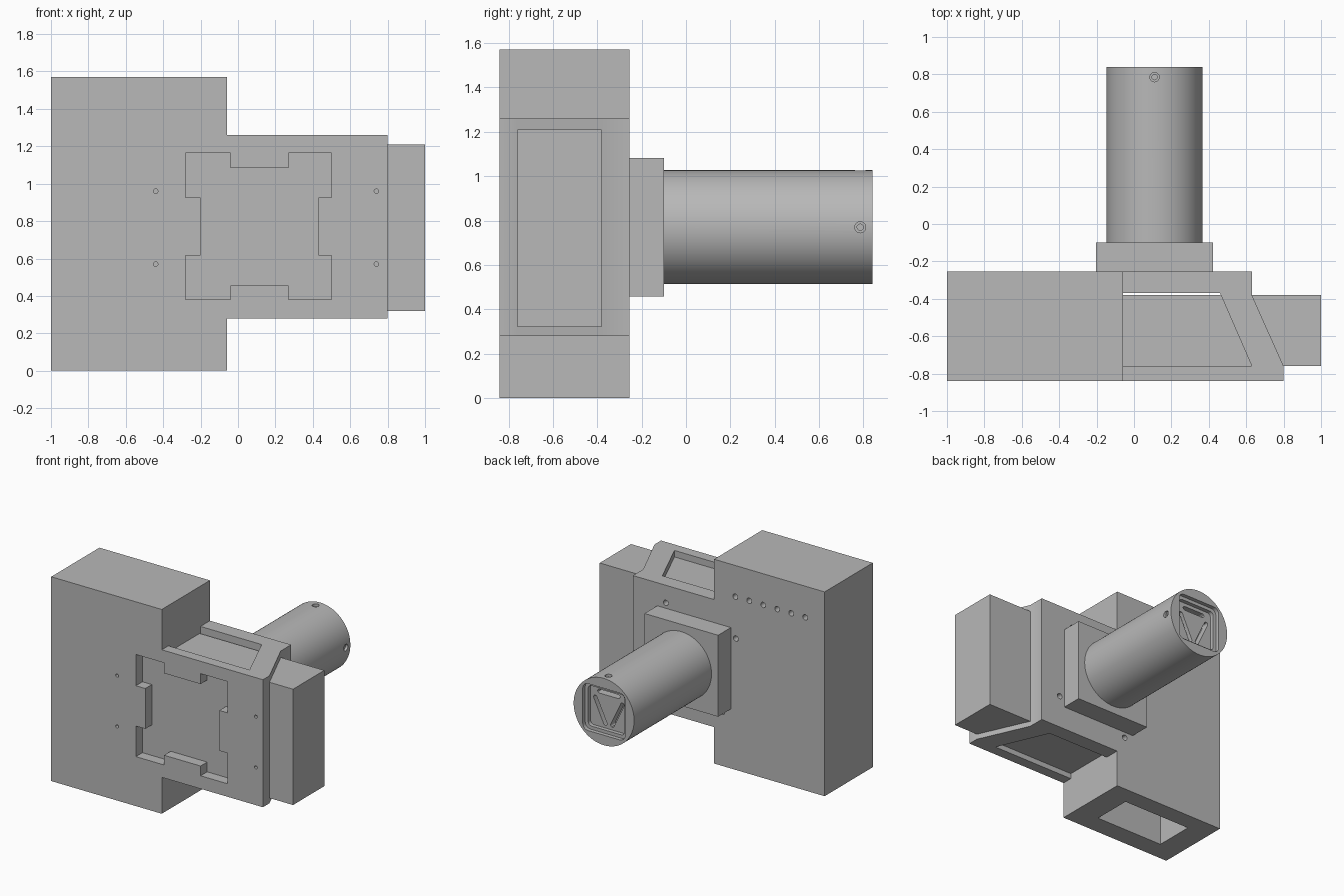
import bpy, bmesh, math
from mathutils import Vector

if "Cube" in bpy.data.objects:
    bpy.data.objects.remove(bpy.data.objects["Cube"], do_unlink=True)

grey = bpy.data.materials.new("plain grey")
grey.use_nodes = True
colour = (0.48, 0.48, 0.48, 1)
grey.diffuse_color = colour
grey.node_tree.nodes["Principled BSDF"].inputs["Base Color"].default_value = colour

PLACE = {
    "x": lambda a, b, d: (d, a, b),
    "y": lambda a, b, d: (a, d, b),
    "z": lambda a, b, d: (a, b, d),
}


def prism(name, outline, axis, lo, hi):
    """Extrude a 2D outline along an axis between two depths."""
    bm = bmesh.new()
    ends = [[bm.verts.new(PLACE[axis](a, b, d)) for a, b in outline] for d in (lo, hi)]
    bm.faces.new(ends[0])
    bm.faces.new(ends[1])
    n = len(outline)
    for i in range(n):
        j = (i + 1) % n
        bm.faces.new((ends[0][i], ends[0][j], ends[1][j], ends[1][i]))
    bmesh.ops.recalc_face_normals(bm, faces=bm.faces)
    mesh = bpy.data.meshes.new(name)
    bm.to_mesh(mesh)
    bm.free()
    mesh.materials.append(grey)
    obj = bpy.data.objects.new(name, mesh)
    bpy.context.collection.objects.link(obj)
    return obj


def rect(a0, a1, b0, b1):
    return [(a0, b0), (a1, b0), (a1, b1), (a0, b1)]


def circle(a, b, r, n=20):
    return [(a + r * math.cos(math.tau * i / n), b + r * math.sin(math.tau * i / n))
            for i in range(n)]


def rounded_square(a, b, half, r, steps=6):
    pts = []
    for q, (sa, sb) in enumerate([(1, 1), (-1, 1), (-1, -1), (1, -1)]):
        for i in range(steps + 1):
            t = math.pi / 2 * (q + i / steps)
            pts.append((a + sa * (half - r) + r * math.cos(t),
                        b + sb * (half - r) + r * math.sin(t)))
    return pts


def capsule(p, q, r, steps=6):
    p, q = Vector(p), Vector(q)
    heading = math.atan2(q.y - p.y, q.x - p.x)
    pts = []
    for end, start in ((q, heading - math.pi / 2), (p, heading + math.pi / 2)):
        for i in range(steps + 1):
            t = start + math.pi * i / steps
            pts.append((end.x + r * math.cos(t), end.y + r * math.sin(t)))
    return pts


def combine(target, tool, operation="DIFFERENCE"):
    """Apply a boolean and discard the tool object."""
    tool.hide_render = True
    mod = target.modifiers.new("boolean", "BOOLEAN")
    mod.operation = operation
    mod.solver = "EXACT"
    mod.object = tool
    bpy.context.view_layer.objects.active = target
    bpy.ops.object.modifier_apply(modifier=mod.name)
    bpy.data.objects.remove(tool, do_unlink=True)


def cut(target, outline, axis, lo, hi):
    combine(target, prism("cutter", outline, axis, lo, hi))


FRONT, BACK = -0.84, -0.255
SPLIT = -0.06
CX, CZ = 0.11, 0.77

# Housing: tall block joined to the slanted side body
housing = prism("housing", rect(-1, SPLIT, 0, 1.57), "z", FRONT, BACK)
housing.data.clear_geometry()
bpy.data.objects.remove(housing, do_unlink=True)
housing = prism("housing", rect(-1, SPLIT, FRONT, BACK), "z", 0, 1.57)
side = [(-0.3, FRONT), (0.8, FRONT), (0.8, -0.76), (0.63, -0.38), (0.63, BACK), (-0.3, BACK)]
combine(housing, prism("side_body", side, "z", 0.28, 1.26), "UNION")

# Through cavity that holds the cartridge
cavity = [(SPLIT, -0.76), (0.63, -0.76), (0.46, -0.37), (SPLIT, -0.37)]
cut(housing, cavity, "z", 0.2, 1.35)

# Front window with a tab on each side
window = [(-0.28, 0.38), (-0.04, 0.38), (-0.04, 0.455), (0.27, 0.455), (0.27, 0.38),
          (0.5, 0.38), (0.5, 0.615), (0.43, 0.615), (0.43, 0.925), (0.5, 0.925),
          (0.5, 1.165), (0.27, 1.165), (0.27, 1.085), (-0.04, 1.085), (-0.04, 1.165),
          (-0.28, 1.165), (-0.28, 0.925), (-0.2, 0.925), (-0.2, 0.615), (-0.28, 0.615)]
cut(housing, window, "y", FRONT - 0.1, -0.76)

# Deep opening under the tall block
cut(housing, rect(-0.82, -0.25, -0.69, -0.39), "z", -0.1, 1.45)

# Front screw holes
for x in (-0.44, 0.74):
    for z in (0.57, 0.96):
        cut(housing, circle(x, z, 0.012), "y", FRONT - 0.1, FRONT + 0.06)

# Row of six holes on the back
for i in range(6):
    cut(housing, circle(-0.24 - 0.119 * i, 1.33, 0.021), "y", BACK - 0.08, BACK + 0.1)

# Four mounting holes around the flange
for dx, dz in ((0.24, 0.355), (-0.355, 0.24), (-0.24, -0.355), (0.355, -0.24)):
    cut(housing, circle(CX + dx, CZ + dz, 0.021), "y", BACK - 0.08, BACK + 0.1)

# Cartridge sliding in from the side
prism("cartridge", rect(SPLIT, 1.0, -0.76, -0.38), "z", 0.32, 1.21)

# Square flange
prism("flange", rect(CX - 0.313, CX + 0.313, CZ - 0.313, CZ + 0.313), "y", BACK, -0.1)

# Round tube with a stepped square recess in its end
TIP = 0.84
tube = prism("tube", circle(CX, CZ, 0.257, 96), "y", -0.1, TIP)
cut(tube, rounded_square(CX, CZ, 0.18, 0.045), "y", TIP - 0.03, TIP + 0.1)
cut(tube, rounded_square(CX, CZ, 0.155, 0.03), "y", TIP - 0.06, TIP + 0.1)

# Three slots arranged as a triangle
slots = [((-0.115, 0.06), (-0.03, -0.12)), ((0.115, 0.06), (0.03, -0.12)),
         ((-0.08, 0.115), (0.08, 0.115))]
for p, q in slots:
    outline = capsule((CX + p[0], CZ + p[1]), (CX + q[0], CZ + q[1]), 0.015)
    cut(tube, outline, "y", TIP - 0.12, TIP + 0.1)

# Stepped set-screw holes on the top and left of the tube
HOLE_Y = 0.785
for r, depth in ((0.025, 0.02), (0.014, 0.06)):
    cut(tube, circle(CX, HOLE_Y, r), "z", CZ + 0.257 - depth, CZ + 0.4)
    cut(tube, circle(HOLE_Y, CZ, r), "x", CX + 0.257 - depth, CX + 0.4)

# Smooth round surfaces, keep edges sharp
for obj in (housing, tube):
    bpy.ops.object.select_all(action="DESELECT")
    obj.select_set(True)
    bpy.context.view_layer.objects.active = obj
    bpy.ops.object.shade_smooth_by_angle(angle=math.radians(30))
